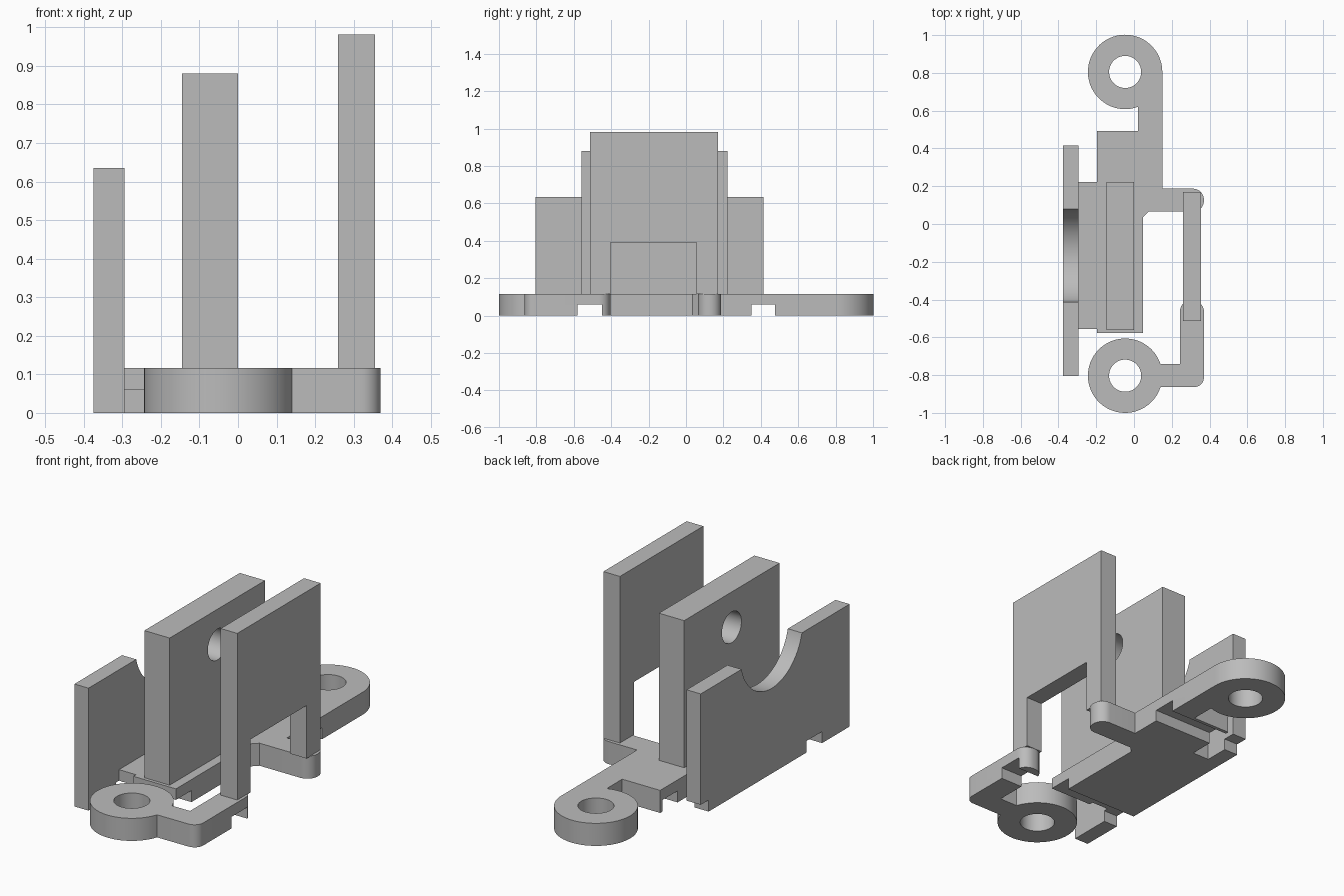
import bpy, bmesh
from math import cos, sin, radians, pi
from mathutils import Vector, Matrix

if "Cube" in bpy.data.objects:
    bpy.data.objects.remove(bpy.data.objects["Cube"], do_unlink=True)

grey = bpy.data.materials.new("plain grey")
grey.use_nodes = True
grey.diffuse_color = (0.5, 0.5, 0.5, 1)
grey.node_tree.nodes["Principled BSDF"].inputs["Base Color"].default_value = (0.5, 0.5, 0.5, 1)

THICK = 0.117   # base plate thickness
MID_Y = -0.167  # shared axis of the hole and the round notch
AXIS_Z = 0.697


def add_object(name, bm):
    bmesh.ops.recalc_face_normals(bm, faces=bm.faces)
    mesh = bpy.data.meshes.new(name)
    bm.to_mesh(mesh)
    bm.free()
    mesh.materials.append(grey)
    ob = bpy.data.objects.new(name, mesh)
    bpy.context.collection.objects.link(ob)
    return ob


def plate(name, outline, z0, z1):
    bm = bmesh.new()
    face = bm.faces.new([bm.verts.new((x, y, z0)) for x, y in outline])
    top = bmesh.ops.extrude_face_region(bm, geom=[face])["geom"]
    bmesh.ops.translate(bm, vec=(0, 0, z1 - z0),
                        verts=[v for v in top if isinstance(v, bmesh.types.BMVert)])
    return add_object(name, bm)


def box(name, x0, x1, y0, y1, z0, z1):
    return plate(name, [(x0, y0), (x1, y0), (x1, y1), (x0, y1)], z0, z1)


def cylinder(name, center, radius, depth, axis):
    bm = bmesh.new()
    turn = Matrix.Rotation(pi / 2, 4, "Y") if axis == "X" else Matrix()
    bmesh.ops.create_cone(bm, cap_ends=True, segments=64, radius1=radius, radius2=radius,
                          depth=depth, matrix=Matrix.Translation(center) @ turn)
    return add_object(name, bm)


def arc(cx, cy, r, a0, a1, n=48):
    return [(cx + r * cos(radians(a0 + (a1 - a0) * i / n)),
             cy + r * sin(radians(a0 + (a1 - a0) * i / n))) for i in range(n + 1)]


def rounded(before, corner, after, r):
    # Right-angled corner replaced by a quarter arc
    c = Vector(corner)
    u = (Vector(before) - c).normalized() * r
    v = (Vector(after) - c).normalized() * r
    return [tuple(c + u * (1 - sin(t)) + v * (1 - cos(t)))
            for t in (pi / 2 * i / 10 for i in range(11))]


def cut(ob, *cutters):
    for cutter in cutters:
        cutter.hide_render = True
        mod = ob.modifiers.new("cut", "BOOLEAN")
        mod.operation = "DIFFERENCE"
        mod.solver = "EXACT"
        mod.object = cutter
        bpy.context.view_layer.objects.active = ob
        bpy.ops.object.modifier_apply(modifier=mod.name)


# Rear bracket: base, side arm and mounting eye in one outline
arm_lo, arm_hi = (0.37, 0.065), (0.37, 0.187)
outline = [(-0.295, -0.555), (-0.197, -0.555), (-0.197, -0.577), (0.048, -0.577)]
outline += rounded((0.048, -0.577), (0.048, 0.065), arm_lo, 0.03)[:1] + [(0.078, 0.065)]
outline += rounded((0.048, 0.065), arm_lo, arm_hi, 0.058)
outline += rounded(arm_lo, arm_hi, (0.15, 0.187), 0.058)
outline += [(0.15, 0.187)] + arc(-0.047, 0.805, 0.197, 0, 290)
outline += [(0.021, 0.493), (-0.197, 0.493), (-0.197, 0.223), (-0.295, 0.223)]
base = plate("base_bracket", outline, 0, THICK)

# Front bracket: mounting eye and bent arm
outer, tip_r, tip_l = (0.37, -0.863), (0.37, -0.405), (0.243, -0.405)
outline = arc(-0.047, -0.803, 0.197, 18.5, 342)
outline += rounded((0, -0.863), outer, tip_r, 0.05)
outline += rounded(outer, tip_r, tip_l, 0.058)
outline += rounded(tip_r, tip_l, (0.243, -0.74), 0.058)
outline += [(0.243, -0.74)]
front = plate("front_bracket", outline, 0, THICK)

# Upright panels
notched = box("notched_wall", -0.375, -0.294, -0.805, 0.415, 0, 0.635)
middle = box("middle_panel", -0.145, 0, -0.56, 0.222, THICK - 0.002, 0.88)
bridge = box("bridge_panel", 0.26, 0.355, -0.513, 0.17, THICK - 0.002, 0.981)

# Cutters for the eyes, panel openings and underside grooves
cutters = [
    cylinder("rear_eye_cutter", (-0.047, 0.805, 0.05), 0.085, 1, "Z"),
    cylinder("front_eye_cutter", (-0.047, -0.803, 0.05), 0.085, 1, "Z"),
    cylinder("notch_cutter", (-0.33, MID_Y, AXIS_Z), 0.255, 0.2, "X"),
    cylinder("hole_cutter", (-0.07, MID_Y, AXIS_Z), 0.08, 0.3, "X"),
    box("opening_cutter", 0.2, 0.45, -0.403, 0.055, 0, 0.39),
    box("front_groove_cutter", -0.6, 0.6, -0.58, -0.45, -0.1, 0.06),
    box("rear_groove_cutter", -0.6, 0.6, 0.35, 0.475, -0.1, 0.06),
]
rear_eye, front_eye, notch, hole, opening, groove_f, groove_r = cutters
cut(base, rear_eye, groove_f, groove_r)
cut(front, front_eye, groove_f)
cut(notched, notch, groove_f, groove_r)
cut(middle, hole)
cut(bridge, opening)
for c in cutters:
    bpy.data.objects.remove(c, do_unlink=True)

# Smooth the round surfaces, keep edges sharp
bpy.ops.object.select_all(action="DESELECT")
for ob in (base, front, notched, middle, bridge):
    ob.select_set(True)
bpy.context.view_layer.objects.active = base
bpy.ops.object.shade_smooth_by_angle(angle=radians(30))
